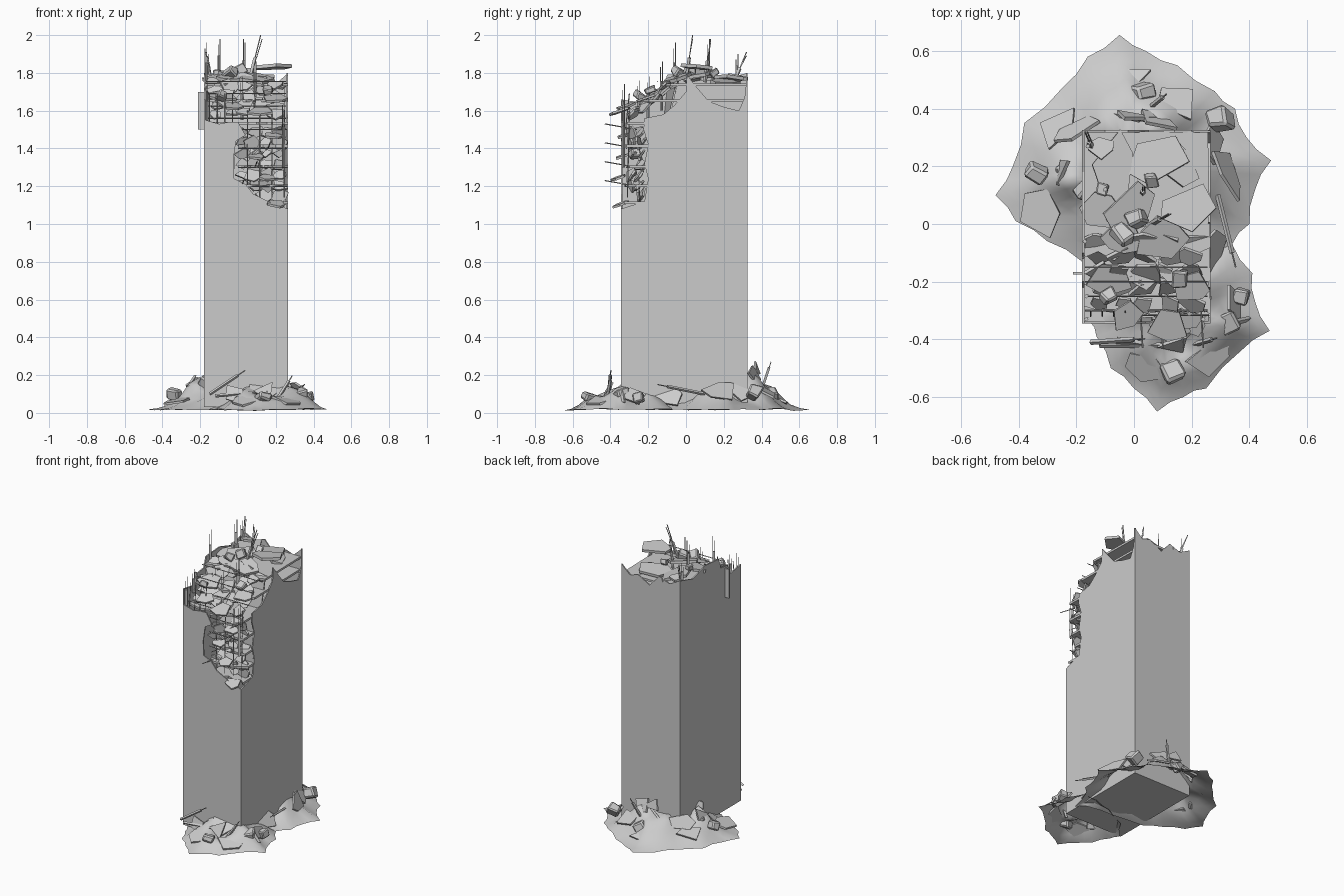
import bpy, bmesh, math, random
from mathutils import Vector, Euler, Matrix, noise

if "Cube" in bpy.data.objects:
    bpy.data.objects.remove(bpy.data.objects["Cube"])

R = random.Random(7)
X0, X1, Y0, Y1, ZB = -0.18, 0.265, -0.345, 0.325, 0.03


def finish(bm, name, smooth=False):
    bmesh.ops.recalc_face_normals(bm, faces=bm.faces)
    me = bpy.data.meshes.new(name)
    bm.to_mesh(me)
    bm.free()
    ob = bpy.data.objects.new(name, me)
    bpy.context.collection.objects.link(ob)
    if smooth:
        for p in me.polygons:
            p.use_smooth = True
    return ob


def prism(bm, pts, offset):
    a = [bm.verts.new(p) for p in pts]
    b = [bm.verts.new(Vector(p) + Vector(offset)) for p in pts]
    n = len(a)
    bm.faces.new(a)
    bm.faces.new(b[::-1])
    for i in range(n):
        bm.faces.new((a[i], b[i], b[(i + 1) % n], a[(i + 1) % n]))


def slab(bm, loc, size, normal, sides=5, thick=0.012):
    """Broken concrete plate: irregular polygon facing along normal."""
    q = Vector(normal).normalized().to_track_quat('Z', 'Y').to_matrix()
    spin = R.uniform(0, 6.28)
    pts = []
    for i in range(sides):
        a = spin + (i + R.uniform(-.25, .25)) * 2 * math.pi / sides
        r = size * R.uniform(.65, 1.1)
        pts.append(Vector(loc) + q @ Vector((r * math.cos(a), .75 * r * math.sin(a), 0)))
    prism(bm, pts, q @ Vector((0, 0, -thick)))


def bar(bm, a, b, r=0.003, sides=4):
    a, b = Vector(a), Vector(b)
    d = b - a
    m = Matrix.Translation((a + b) / 2) @ d.to_track_quat('Z', 'Y').to_matrix().to_4x4()
    bmesh.ops.create_cone(bm, cap_ends=True, segments=sides, radius1=r, radius2=r,
                          depth=d.length, matrix=m)


def chunk(bm, loc, s):
    m = (Matrix.Translation(loc) @ Euler([R.uniform(-.6, .6) for _ in range(3)]).to_matrix().to_4x4()
         @ Matrix.Diagonal((s, s * R.uniform(.8, 1.3), s * R.uniform(.7, 1), 1)))
    vs = bmesh.ops.create_cube(bm, size=1, matrix=m)['verts']
    for v in vs:
        v.co += Vector([R.uniform(-.12, .12) * s for _ in range(3)])
    es = list({e for v in vs for e in v.link_edges})
    bmesh.ops.bevel(bm, geom=es, offset=s * .12, segments=1, affect='EDGES')


# Outer walls: flat panels with torn upper edges
T = 0.008
front = [(X0, 1.66), (-.172, 1.55), (-.1, 1.53), (-.05, 1.54), (0, 1.54), (.04, 1.47), (-.01, 1.44),
         (-.025, 1.34), (-.02, 1.24), (.04, 1.21), (.08, 1.16), (.16, 1.12), (X1, 1.08)]
right = [(Y0, 1.08), (-.22, 1.12), (-.2, 1.24), (-.22, 1.32), (-.2, 1.42), (-.225, 1.5), (-.22, 1.56),
         (-.12, 1.58), (-.06, 1.63), (0, 1.7), (.005, 1.79), (.06, 1.72), (.12, 1.65), (.2, 1.62),
         (.28, 1.6), (.31, 1.67), (Y1, 1.8)]
back = [(X0, 1.8), (-.1, 1.76), (-.02, 1.79), (.05, 1.71), (.14, 1.76), (.2, 1.74), (X1, 1.8)]
left = [(Y0, 1.66), (-.22, 1.64), (-.2, 1.71), (-.12, 1.72), (-.1, 1.79), (.05, 1.8), (.18, 1.76), (Y1, 1.8)]
for name, prof, mk, off in (
        ("front_wall", front, lambda u, z: (u, Y0, z), (0, T, 0)),
        ("back_wall", back, lambda u, z: (u, Y1, z), (0, -T, 0)),
        ("left_wall", left, lambda u, z: (X0, u, z), (T, 0, 0)),
        ("right_wall", right, lambda u, z: (X1, u, z), (-T, 0, 0))):
    bm = bmesh.new()
    prism(bm, [mk(prof[0][0], ZB)] + [mk(*p) for p in prof] + [mk(prof[-1][0], ZB)], off)
    finish(bm, name)

bm = bmesh.new()
prism(bm, [(X0, Y0, ZB), (X1, Y0, ZB), (X1, Y1, ZB), (X0, Y1, ZB)], (0, 0, .008))
finish(bm, "tower_base")

# Torn floor plates: small ones in the corner bite, bigger ones near the top
bm = bmesh.new()
for z, xl, yf, yb in ((1.12, 0, -.33, -.1), (1.21, 0, -.33, -.1), (1.31, 0, -.32, -.1), (1.42, 0, -.33, -.1),
                      (1.54, X0, -.33, .3), (1.66, X0, -.25, .31), (1.745, X0, -.13, .32)):
    n = 8
    edge = [(xl + (X1 - xl) * i / n, yf + R.uniform(0, .07), z) for i in range(n + 1)]
    prism(bm, edge + [(X1 - .009, yb, z), (xl + .009, yb, z)], (0, 0, -.014))
finish(bm, "broken_floors")

# Inner partition walls behind the bite
bm = bmesh.new()
prism(bm, [(-.02, -.2, 1.1), (X1 - .01, -.2, 1.1), (X1 - .01, -.2, 1.53), (-.02, -.2, 1.53)], (0, .01, 0))
prism(bm, [(X0, -.12, 1.54), (X1 - .02, -.1, 1.54), (X1 - .02, -.06, 1.72), (X0, -.1, 1.72)], (0, .01, 0))
finish(bm, "inner_walls")

# Slabs hanging in the corner bite
bm = bmesh.new()
for row in range(7):
    z = 1.15 + row * .056
    for k in range(4):
        x = .02 + k * .068 + R.uniform(-.015, .015)
        if row == 0 and k < 2:
            continue
        slab(bm, (min(x, .22), -.27 + R.uniform(-.03, .04), z), R.uniform(.04, .062),
             (R.uniform(-.3, .7), -1, R.uniform(-.4, .8)), R.choice((4, 5, 6)))
for x, y, z, s in ((.2, -.35, 1.11, .07), (.16, -.36, 1.25, .065), (.1, -.35, 1.36, .06), (.19, -.34, 1.47, .06)):
    slab(bm, (x, y, z), s, (.1, -.35, 1), 5)
finish(bm, "corner_slabs")

# Slabs piled on the sloping break at the top
bm = bmesh.new()
for row in range(5):
    y = -.28 + row * .055
    for k in range(5):
        x = -.12 + k * .078 + R.uniform(-.02, .02)
        slab(bm, (x, y, 1.6 + row * .04 + R.uniform(-.02, .02)), R.uniform(.045, .075),
             (R.uniform(-.4, .4), -.8, R.uniform(.4, 1.2)), R.choice((4, 5, 6)))
for x, y, z, s in ((-.1, -.2, 1.68, .1), (.12, -.36, 1.6, .085), (-.03, -.32, 1.63, .08), (.2, -.22, 1.67, .08)):
    slab(bm, (x, y, z), s, (R.uniform(-.2, .2), -.35, 1), 5)
finish(bm, "slope_slabs")

# Roof slabs
bm = bmesh.new()
for x, y, z, s, nx, ny in ((.18, .06, 1.84, .11, -.05, .1), (-.06, .2, 1.78, .13, .1, 0), (.08, .23, 1.78, .13, -.1, .1),
                           (.0, .05, 1.8, .11, .15, -.2), (-.1, .04, 1.78, .09, -.1, -.2), (.1, -.05, 1.78, .1, .1, -.3),
                           (.16, .2, 1.76, .1, .2, .1), (-.12, .27, 1.79, .06, 0, .2), (-.04, -.06, 1.78, .09, 0, -.3)):
    slab(bm, (x, y, z), s, (nx, ny, 1), R.choice((5, 6)), .018)
for p, s in (((.01, .02, 1.81), .06), ((-.04, -.04, 1.8), .06), ((.16, -.19, 1.71), .05), ((.06, .15, 1.8), .04),
             ((-.11, .12, 1.8), .04), ((-.09, -.25, 1.68), .05), ((.1, -.27, 1.37), .05)):
    chunk(bm, p, s)
finish(bm, "roof_rubble")

# Exposed reinforcement bars and posts
bm = bmesh.new()
for x, y, z0, z1 in ((-.17, -.06, 1.7, 1.96), (-.1, .12, 1.76, 1.98), (-.16, .27, 1.75, 1.9), (-.165, -.33, 1.52, 1.74),
                     (-.165, -.25, 1.6, 1.76), (.02, -.2, 1.55, 1.78), (.09, -.13, 1.6, 1.86), (.24, -.33, 1.3, 1.66)):
    bar(bm, (x, y, z0), (x, y, z0 + (z1 - z0) * .6), .008)
    for d in (-.005, .005):
        bar(bm, (x + d, y + d, z0), (x + d, y + d, z1 - abs(d - .005) * 3), .0022)
for a, b in (((.06, .0, 1.76), (.12, .035, 2.0)), ((-.14, .25, 1.74), (-.17, .32, 1.91)), ((.03, .1, 1.75), (.03, .13, 1.98))):
    m = Vector(a).lerp(Vector(b), .5)
    bar(bm, a, m, .01)
    bar(bm, m, b, .003)
    bar(bm, m + Vector((.008, 0, 0)), Vector(b) + Vector((.008, 0, -.02)), .0025)
for i in range(4):
    z = 1.56 + i * .065
    bar(bm, (X0 + .01, -.3 + i * .05, z), (X1 - .01, -.3 + i * .05, z), .003)
    bar(bm, (X0 + .03 + i * .04, -.32, 1.5), (X0 + .03 + i * .04, -.3, 1.69), .003)
    bar(bm, (.05 + i * .065, -.31, 1.14), (.05 + i * .065, -.3, 1.6), .003)
    bar(bm, (0, -.315, 1.2 + i * .1), (X1 - .005, -.315, 1.2 + i * .1), .003)
    bar(bm, (.02 + i * .07, -.26, 1.2 + i * .1), (.03 + i * .07, -.43, 1.23 + i * .1), .003)
finish(bm, "rebar")

# Hanging sign on the left wall
bm = bmesh.new()
prism(bm, [(X0, -.175, 1.5), (-.212, -.175, 1.5), (-.212, -.175, 1.7), (X0, -.175, 1.7)], (0, .008, 0))
finish(bm, "side_sign")


# Rubble mounds: rings shrinking from a ragged outline to a centre
def mound(name, outline, centre, amp):
    bm = bmesh.new()
    c = Vector(centre)
    pts = []
    for i, p in enumerate(outline):
        p, q = Vector(p), Vector(outline[(i + 1) % len(outline)])
        pts += [p, p.lerp(q, .5) + (c - p.lerp(q, .5)).normalized() * .008]
    rings = []
    for k in range(9):
        t = k / 9
        ring = []
        for p in pts:
            xy = p.lerp(c, t)
            n = noise.noise(Vector((xy.x * 6, xy.y * 6, 3.1)))
            z = .018 + .01 * n + amp * (1 + .9 * n) * min(1, t * 1.9) ** 1.3
            ring.append(bm.verts.new((xy.x, xy.y, max(.003, z))))
        rings.append(ring)
    top = bm.verts.new((c.x, c.y, amp + .02))
    n = len(pts)
    for k in range(8):
        for i in range(n):
            bm.faces.new((rings[k][i], rings[k][(i + 1) % n], rings[k + 1][(i + 1) % n], rings[k + 1][i]))
    for i in range(n):
        bm.faces.new((rings[-1][i], rings[-1][(i + 1) % n], top))
    return finish(bm, name, True)


mound("back_mound", [(-.05, .655), (-.16, .58), (-.25, .47), (-.38, .35), (-.42, .2), (-.48, .1), (-.41, .01),
                     (-.3, -.06), (-.18, -.13), (.05, -.16), (.24, -.17), (.3, -.22), (.34, -.07), (.4, 0), (.42, .12),
                     (.475, .22), (.39, .3), (.35, .4), (.28, .46), (.15, .55), (.04, .6)], (.02, .2), .14)
mound("front_mound", [(.34, -.07), (.41, -.17), (.42, -.27), (.47, -.37), (.37, -.44), (.25, -.57), (.17, -.6),
                      (.08, -.65), (0, -.57), (-.08, -.5), (-.13, -.39), (-.16, -.33), (-.06, -.2), (.1, -.12),
                      (.25, -.07)], (.15, -.29), .12)

# Slabs and chunks lying in the rubble
bm = bmesh.new()
for x, y, z, s, nrm, n in ((-.32, .05, .07, .11, (-.2, -.1, 1), 5), (-.28, .33, .09, .1, (-.4, .3, 1), 4),
                           (-.2, .33, .15, .09, (-.4, .8, .5), 5), (.15, .42, .12, .11, (.2, .5, 1), 4),
                           (.1, .36, .2, .09, (.3, .8, .4), 4), (.33, .18, .12, .1, (1, .4, .6), 5),
                           (.28, .28, .12, .1, (.8, .2, .5), 4), (.28, -.1, .09, .1, (.9, -.2, .6), 5),
                           (.27, -.46, .07, .11, (.3, -.3, 1), 4), (.13, -.37, .12, .1, (.1, -.7, .8), 5),
                           (-.02, -.42, .1, .08, (-.1, -1, .3), 4), (.15, -.42, .12, .08, (.1, -1, .5), 3),
                           (.04, -.5, .07, .08, (-.2, -.5, 1), 5), (.35, -.26, .09, .08, (.9, .2, .5), 4),
                           (-.03, .5, .07, .09, (-.1, .5, 1), 4), (-.25, .2, .16, .07, (-.9, .2, .3), 3),
                           (0, .38, .22, .09, (.2, 1, .3), 3), (.36, -.36, .08, .07, (.6, -.6, .3), 3)):
    slab(bm, (x, y, z), s, nrm, n)
for a, b in (((-.14, .4, .1), (.02, .36, .2)), ((.29, .1, .1), (.34, -.1, .14)), ((-.12, -.42, .09), (.1, -.42, .11)),
             ((.05, .4, .12), (.1, .44, .24)), ((.2, -.42, .06), (.27, -.4, .17)), ((-.15, -.41, .1), (0, -.4, .2))):
    bar(bm, a, b, .009)
    d = (Vector(b) - Vector(a)) * .25
    bar(bm, b, Vector(b) + d, .003)
finish(bm, "ground_slabs")

bm = bmesh.new()
for x, y, z, s in ((-.34, .18, .1, .07), (.03, .46, .1, .07), (.3, .36, .11, .075), (.13, -.51, .08, .075),
                   (.33, -.34, .1, .065), (-.25, .19, .12, .045), (.37, -.25, .08, .05), (-.16, .12, .17, .06)):
    chunk(bm, (x, y, z), s)
finish(bm, "ground_chunks")
